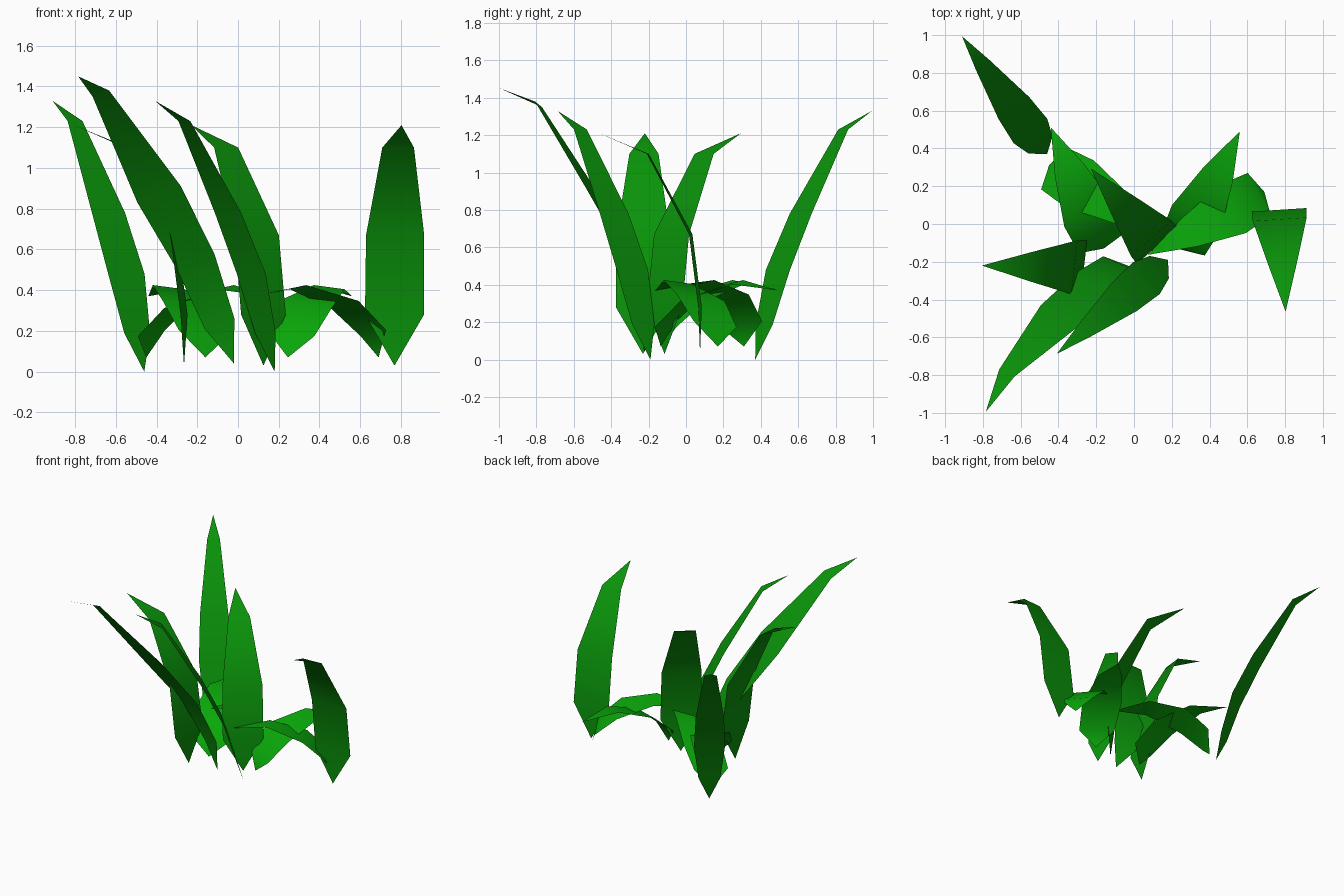
import bpy, bmesh, math
from mathutils import Vector

if "Cube" in bpy.data.objects:
    bpy.data.objects.remove(bpy.data.objects["Cube"])


def material(name, colour):
    m = bpy.data.materials.new(name)
    m.diffuse_color = (*colour, 1)
    m.use_nodes = True
    m.node_tree.nodes["Principled BSDF"].inputs["Base Color"].default_value = m.diffuse_color
    return m


dark = material("leaf green", (0.003, 0.29, 0.003))
bright = material("bright leaf green", (0.003, 0.39, 0.003))

# Leaf profiles: (reach from base, height, half width, sideways shift) from root to tip
TALL = [(0, 0, 0, 0), (.06, .19, .078, 0), (.15, .48, .11, 0), (.30, .78, .10, 0),
        (.58, 1.23, .045, 0), (.77, 1.33, 0, 0)]
LONG = [(0, .04, 0, 0), (.035, .235, .075, .064), (.183, .54, .097, .083), (.44, .87, .111, .08),
        (.86, 1.365, .042, .066), (1.085, 1.45, 0, 0)]
UPRIGHT = [(0, .03, 0, 0), (0, .28, .145, 0), (.05, .67, .143, 0), (.28, 1.10, .078, 0), (.54, 1.21, 0, 0)]
DROOPING = [(0, .07, 0, 0), (.03, .19, .13, 0), (.19, .33, .145, 0), (.45, .415, .085, 0), (.70, .37, 0, 0)]


def leaf(name, mat, profile, base, tip, roll=0.0, yaw=0.0):
    """Ribbon from base towards tip (top-view points); roll lifts its right edge,
    yaw swings that edge back."""
    base = Vector((*base, 0))
    ahead = (Vector((*tip, 0)) - base).normalized()
    side = Vector((ahead.y, -ahead.x, 0))
    right = side + Vector((0, 0, roll)) - ahead * yaw
    bm = bmesh.new()
    rows = []
    for reach, height, half, shift in profile:
        c = base + ahead * reach + side * shift + Vector((0, 0, height))
        if half:
            rows.append([bm.verts.new(c - right * half), bm.verts.new(c + right * half)])
        else:
            rows.append([bm.verts.new(c)])
    for low, high in zip(rows, rows[1:]):
        bm.faces.new(low + high[::-1]).smooth = True
    bm.normal_update()
    if sum(f.normal.z * f.calc_area() for f in bm.faces) < 0:
        bmesh.ops.reverse_faces(bm, faces=bm.faces[:])
    me = bpy.data.meshes.new(name)
    bm.to_mesh(me)
    bm.free()
    me.materials.append(mat)
    ob = bpy.data.objects.new(name, me)
    bpy.context.collection.objects.link(ob)


# Tall arching leaves
leaf("tall_leaf_back", dark, TALL, (-.46, .37), (-.915, 1.0))
leaf("tall_leaf_front", dark, TALL, (.18, -.19), (-.40, -.68))
leaf("long_leaf_front", dark, LONG, (-.02, -.225), (-.785, -.995), roll=-.36, yaw=-.36)

# Upright leaves with bent tips
leaf("upright_leaf_right", dark, UPRIGHT, (.768, .075), (.803, -.47))
leaf("upright_leaf_left", dark, UPRIGHT, (-.265, -.23), (-.805, -.22), yaw=.1)
leaf("upright_leaf_middle", dark, UPRIGHT, (.125, -.115), (-.225, .29))

# Short drooping leaves
leaf("short_leaf_left", bright, DROOPING, (-.45, .31), (.165, -.06), roll=-.12)
leaf("short_leaf_middle", bright, DROOPING, (-.16, -.13), (-.44, .51), roll=-.12)
leaf("short_leaf_front", bright, DROOPING, (.245, -.135), (.56, .49), roll=-.12)
leaf("short_leaf_right", bright, DROOPING, (.69, .17), (.08, -.16), roll=-.12)
